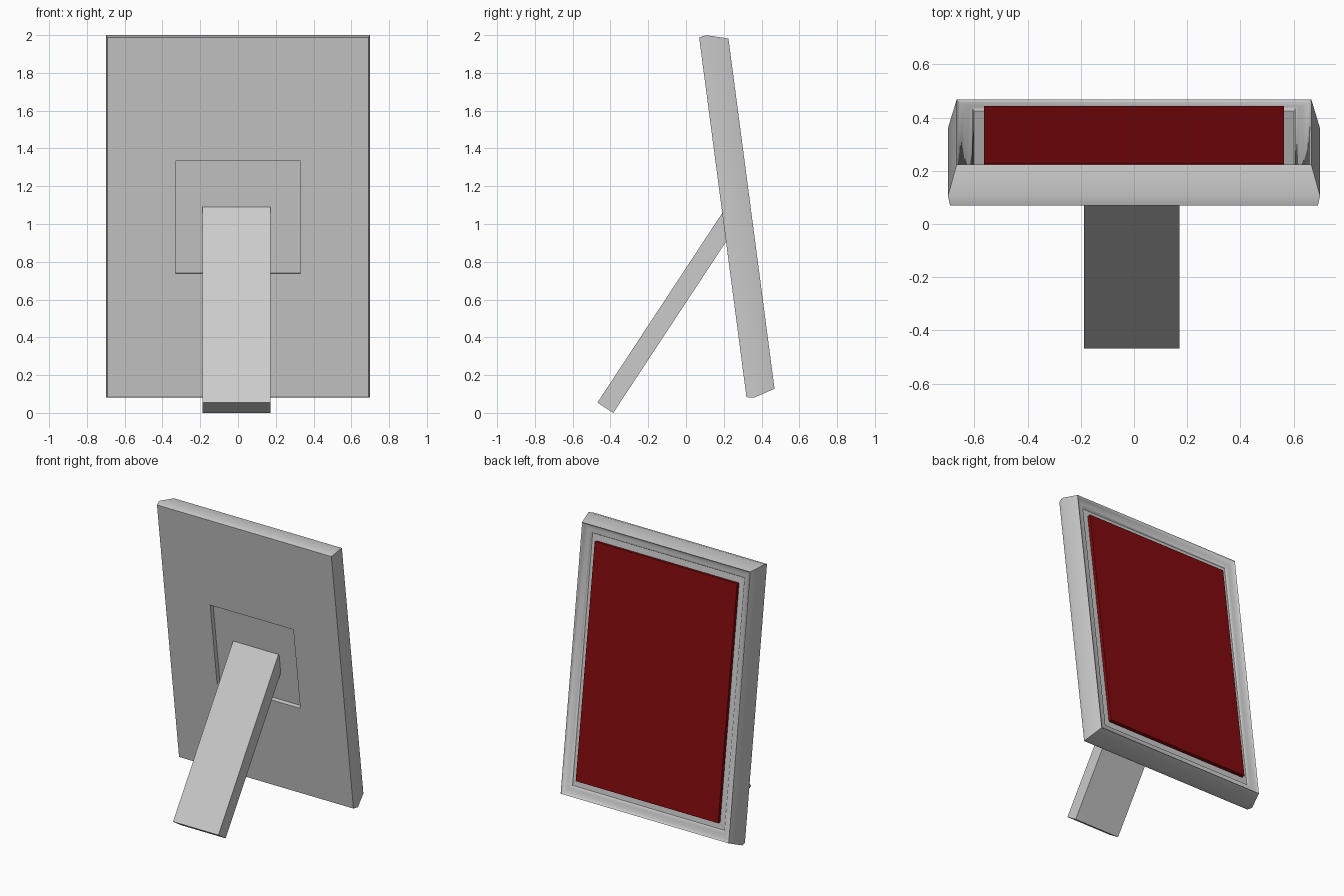
import bpy, bmesh, math
from mathutils import Matrix

if "Cube" in bpy.data.objects:
    bpy.data.objects.remove(bpy.data.objects["Cube"])

TILT = math.atan2(0.25, 1.9)
LEAN = Matrix.Translation((0, 0.195, 1.035)) @ Matrix.Rotation(TILT, 4, 'X')


def finish(name, bm, matrix, smooth=None):
    bmesh.ops.recalc_face_normals(bm, faces=bm.faces)
    bm.transform(matrix)
    mesh = bpy.data.meshes.new(name)
    bm.to_mesh(mesh)
    bm.free()
    obj = bpy.data.objects.new(name, mesh)
    bpy.context.collection.objects.link(obj)
    if smooth:
        bpy.ops.object.select_all(action='DESELECT')
        obj.select_set(True)
        bpy.context.view_layer.objects.active = obj
        bpy.ops.object.shade_smooth_by_angle(angle=math.radians(smooth))
    return obj


def box(name, size, center, matrix):
    bm = bmesh.new()
    bmesh.ops.create_cube(bm, size=1)
    bm.transform(Matrix.Translation(center) @ Matrix.Diagonal((*size, 1)))
    return finish(name, bm, matrix)


# Frame: rectangular rings from the back pocket, around the moulding, to the picture bed
W, H = 0.70, 0.968
moulding = [(0.008, 0), (0, 0.038), (0.033, 0.153), (0.046, 0.142), (0.062, 0.135),
            (0.080, 0.132), (0.092, 0.127), (0.098, 0.118)]
rings = [(0.33, 0.30, 0.032), (0.33, 0.30, 0)] + [(W - o, H - o, d) for o, d in moulding]
bm = bmesh.new()
loops = [[bm.verts.new((sx * w, d, sz * h)) for sx, sz in ((-1, -1), (1, -1), (1, 1), (-1, 1))]
         for w, h, d in rings]
for a, b in zip(loops, loops[1:]):
    for i in range(4):
        j = (i + 1) % 4
        bm.faces.new((a[i], a[j], b[j], b[i]))
bm.faces.new(loops[0])
bm.faces.new(loops[-1])
finish("frame", bm, LEAN, 35)

# Picture panel
picture = box("picture", (1.13, 0.042, 1.65), (0, 0.121, 0), LEAN)
red = bpy.data.materials.new("red")
red.diffuse_color = (0.22, 0.003, 0.004, 1)
red.use_nodes = True
red.node_tree.nodes["Principled BSDF"].inputs["Base Color"].default_value = red.diffuse_color
picture.data.materials.append(red)

# Support leg, running from the ground into the back pocket
leg_angle = math.atan2(0.55, 0.835)
leg_matrix = Matrix.Translation((-0.008, -0.427, 0.0275)) @ Matrix.Rotation(-leg_angle, 4, 'X')
box("support_leg", (0.36, 0.10, 1.24), (0, 0, 0.62), leg_matrix)
